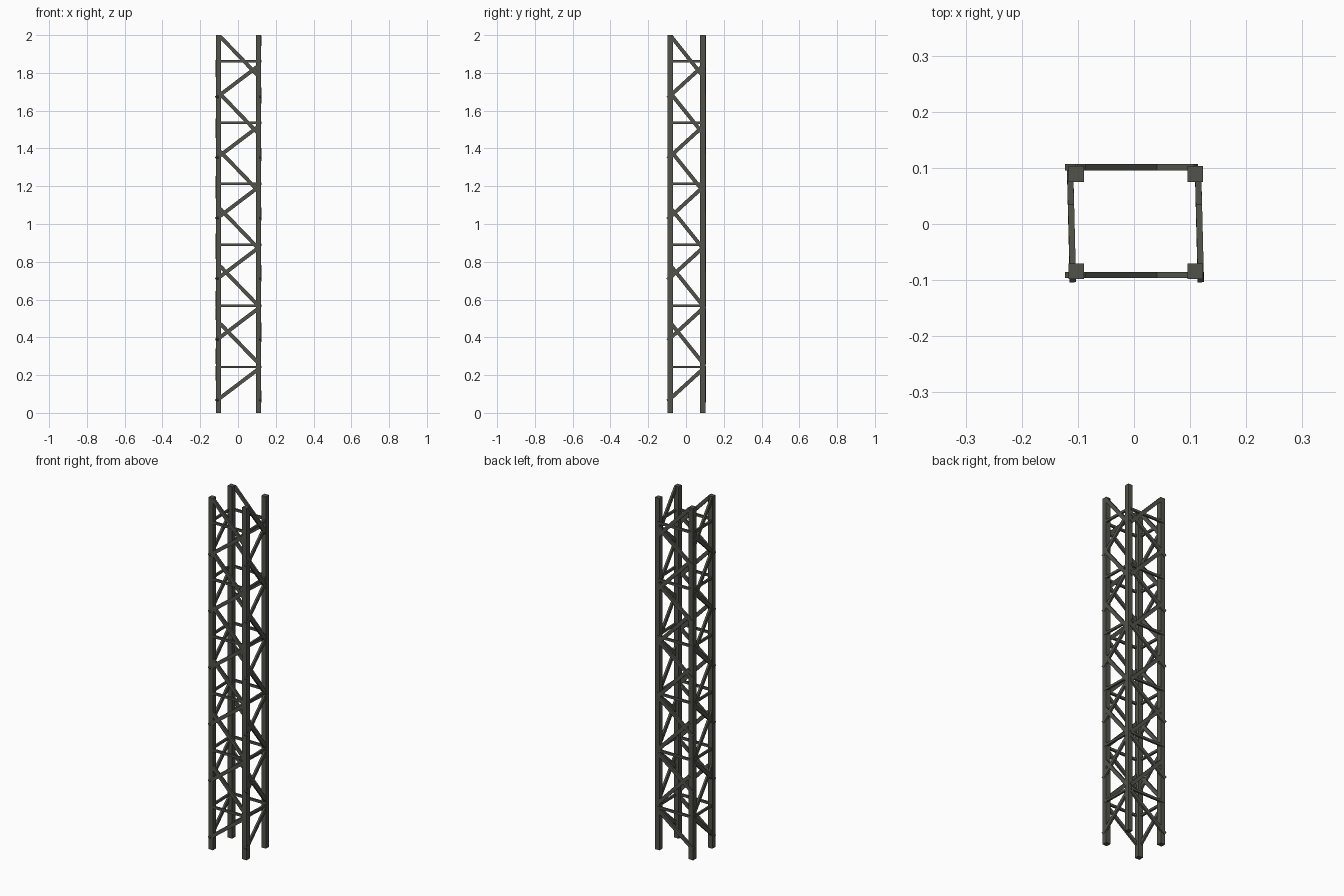
import bpy
from mathutils import Vector, Matrix

if "Cube" in bpy.data.objects:
    bpy.data.objects.remove(bpy.data.objects["Cube"])

paint = bpy.data.materials.new("dark olive grey")
paint.diffuse_color = (0.082, 0.084, 0.067, 1)
paint.use_nodes = True
paint.node_tree.nodes["Principled BSDF"].inputs["Base Color"].default_value = paint.diffuse_color


def make_box(name, size, matrix):
    sx, sy, sz = (s / 2 for s in size)
    verts = [matrix @ Vector((x, y, z)) for x in (-sx, sx) for y in (-sy, sy) for z in (-sz, sz)]
    faces = [(0, 1, 3, 2), (4, 6, 7, 5), (0, 4, 5, 1), (2, 3, 7, 6), (0, 2, 6, 4), (1, 5, 7, 3)]
    me = bpy.data.meshes.new(name)
    me.from_pydata(verts, [], faces)
    me.materials.append(paint)
    ob = bpy.data.objects.new(name, me)
    bpy.context.collection.objects.link(ob)
    return ob


def bar(name, a, b, width, depth, normal):
    """Flat bar from a to b; depth is measured along the face normal."""
    a, b, n = Vector(a), Vector(b), Vector(normal)
    d = (b - a).normalized()
    w = n.cross(d).normalized()
    n = d.cross(w)
    m = Matrix((d, w, n)).transposed().to_4x4()
    m.translation = (a + b) / 2
    make_box(name, ((b - a).length, width, depth), m)


# corner legs
LEG = 0.028
for x in (-0.103, 0.109):
    for y in (-0.084, 0.089):
        make_box("corner_leg", (LEG, LEG, 2.0), Matrix.Translation((x, y, 1.0)))

# lattice on the four sides: six bays of rising, falling and level bars
for i in range(6):
    up, down, level = 0.321 * i, 0.304 * i, 0.3235 * i
    spans = (
        ("rising_brace", -0.117, 0.062 + up, 0.105, 0.230 + up, 0.020),
        ("falling_brace", -0.094, 0.472 + down, 0.107, 0.264 + down, 0.020),
        ("level_brace", -0.105, 0.243 + level, 0.107, 0.243 + level, 0.013),
    )
    for name, s0, z0, s1, z1, w in spans:
        # front and back faces
        for y in (-0.091, 0.101):
            bar(name, (s0, y, z0), (s1, y, z1), w, 0.011, (0, 1, 0))
        # left and right faces, leaning very slightly
        t0, t1 = s0 * 0.83, s1 * 0.83
        for x in (-0.1115, 0.1165):
            bar(name, (x - 0.025 * t0, t0, z0), (x - 0.025 * t1, t1, z1), w, 0.011, (1, 0, 0))
